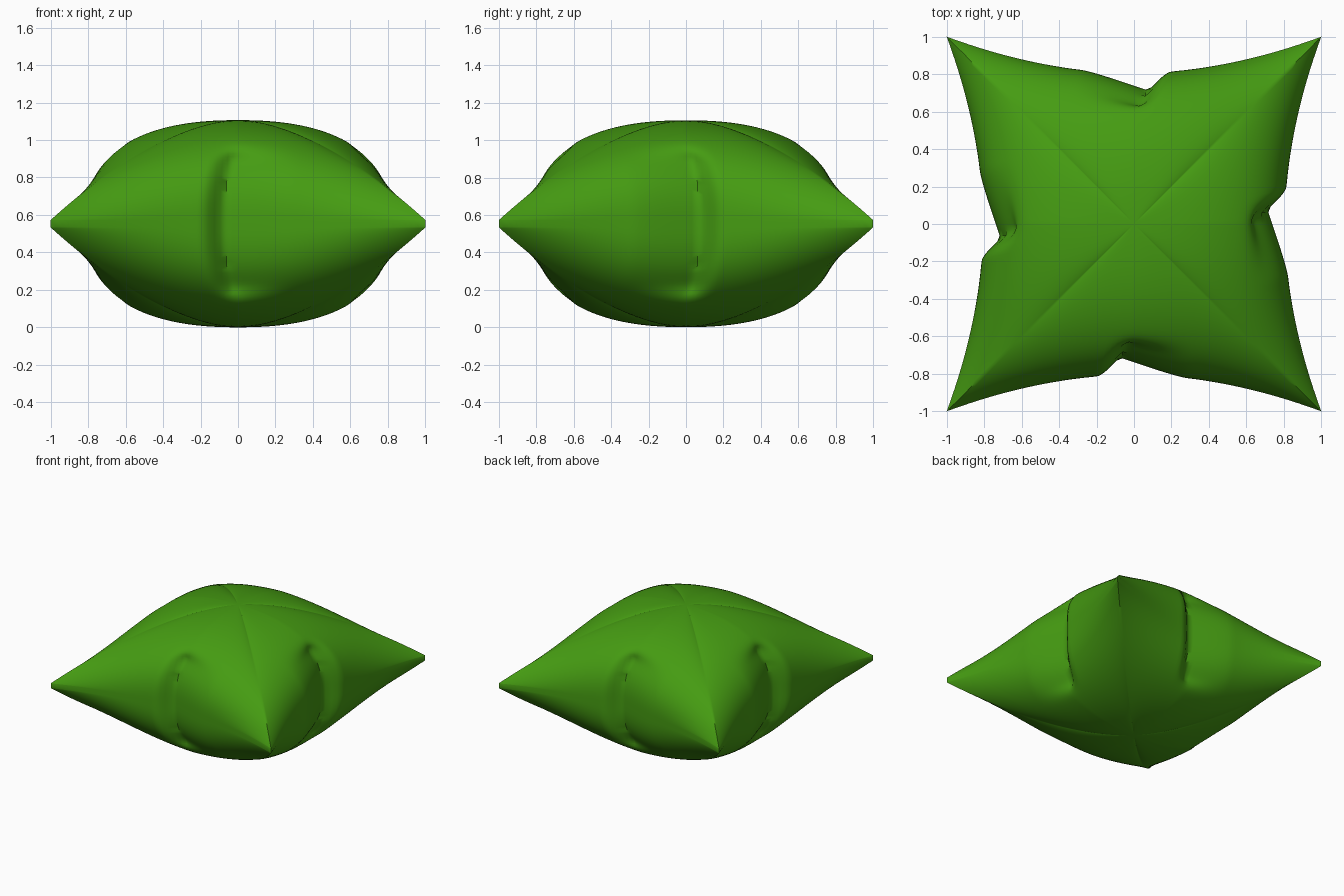
import bpy, bmesh, math

if "Cube" in bpy.data.objects:
    bpy.data.objects.remove(bpy.data.objects["Cube"])

ZC, H, SEAM = 0.553, 0.533, 0.02   # mid height, puff height, half seam thickness
N, K = 64, 36                      # steps along each side, steps from centre to seam

green = bpy.data.materials.new("leaf green")
green.diffuse_color = (0.06, 0.33, 0.006, 1)
green.use_nodes = True
green.node_tree.nodes["Principled BSDF"].inputs["Base Color"].default_value = green.diffuse_color


def smooth(a, b, x):
    x = min(1, max(0, (x - a) / (b - a)))
    return x * x * (3 - 2 * x)


def pinch(s):
    """Lopsided fold: long gentle slope on one side, short steep one on the other."""
    if s < 0:
        return max(0, 1 + s / 0.36) ** 1.4
    return 1 - smooth(-0.03, 0.12, s) if s > 0.03 else 1 - smooth(-0.03, 0.12, s) * 0.9


def surface(rho, t):
    """Distance from centre, position along the side and height above the seam."""
    k = abs(t)
    edge = 0.805 + 0.195 * k ** 1.9
    a, b = 2.3 - 0.6 * k, 0.38 + 0.62 * k * k
    h = H * max(0, 1 - rho ** a) ** b
    out, along = rho * edge, rho * t
    centre = 0.08 * max(0, 1 - (h / 0.42) ** 2)
    fade = smooth(0.70, 0.93, rho) * (1 - smooth(0.30, 0.47, h))
    out -= 0.095 * fade * pinch(along - centre)
    return out, along, h


# outward axis, side axis and travel direction of the four sides
SIDES = [((1, 0), (0, 1), 1), ((0, 1), (1, 0), -1),
         ((-1, 0), (0, -1), 1), ((0, -1), (-1, 0), -1)]


def ring(bm, rho, sign):
    verts = []
    for n, d, way in SIDES:
        for i in range(N):
            o, l, h = surface(rho, way * (2 * i / N - 1))
            verts.append(bm.verts.new((n[0] * o + d[0] * l, n[1] * o + d[1] * l,
                                       ZC + sign * (SEAM + h))))
    return verts


def bridge(bm, r1, r2):
    m = len(r1)
    for i in range(m):
        j = (i + 1) % m
        bm.faces.new((r1[i], r1[j], r2[j], r2[i]))


# Cushion: two puffed sheets joined by a narrow seam band
bm = bmesh.new()
edges = []
for sign in (1, -1):
    tip = bm.verts.new((0, 0, ZC + sign * (SEAM + H)))
    prev = None
    for k in range(1, K + 1):
        cur = ring(bm, 1 - (1 - k / K) ** 2.2, sign)
        if prev is None:
            for i in range(len(cur)):
                bm.faces.new((tip, cur[i], cur[(i + 1) % len(cur)]))
        else:
            bridge(bm, prev, cur)
        prev = cur
    edges.append(prev)
bridge(bm, edges[0], edges[1])
bmesh.ops.recalc_face_normals(bm, faces=bm.faces)

mesh = bpy.data.meshes.new("cushion")
bm.to_mesh(mesh)
bm.free()
mesh.materials.append(green)
cushion = bpy.data.objects.new("cushion", mesh)
bpy.context.collection.objects.link(cushion)
bpy.context.view_layer.objects.active = cushion
cushion.select_set(True)
bpy.ops.object.shade_smooth_by_angle(angle=math.radians(50))
